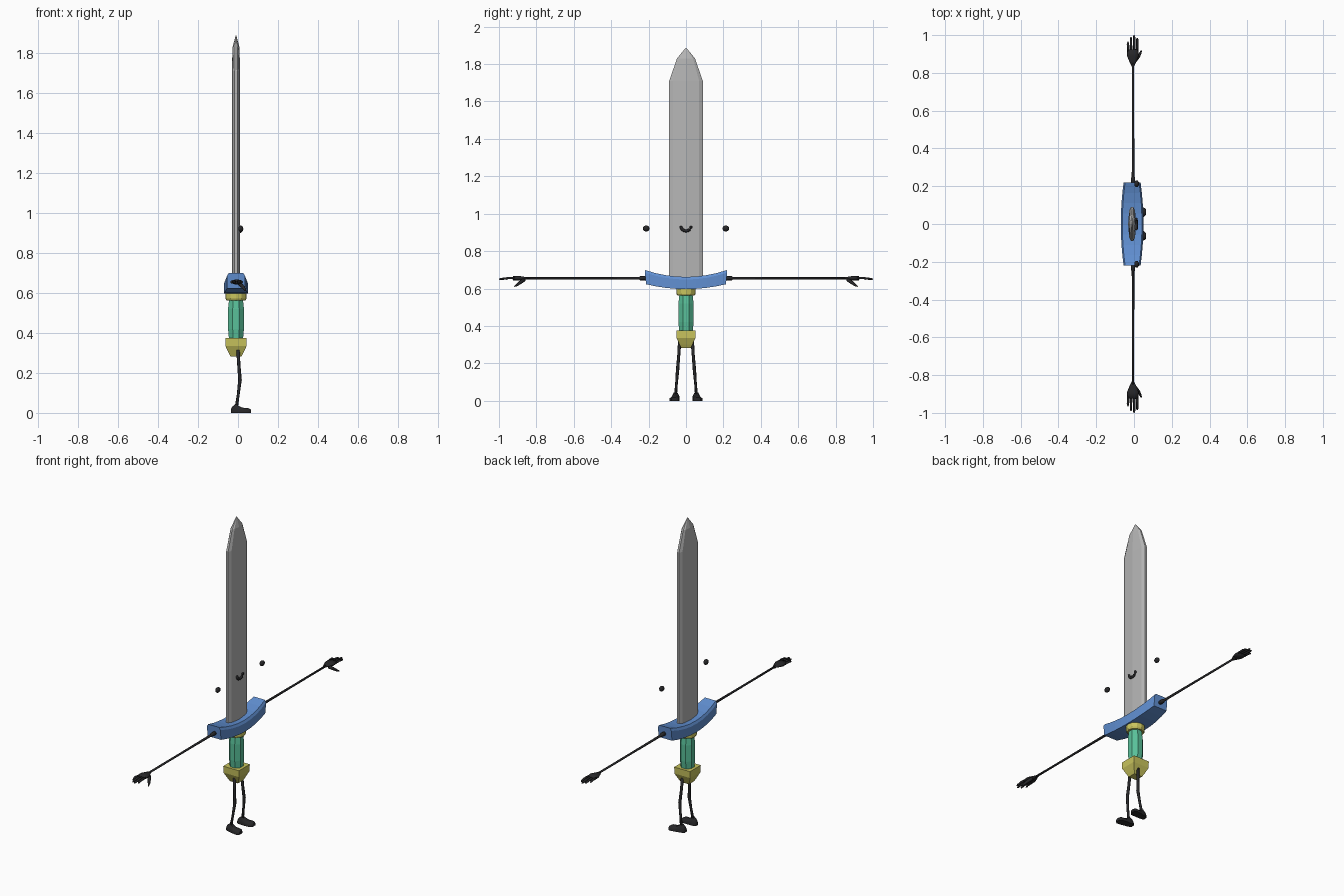
import bpy, bmesh, math
from mathutils import Vector

if "Cube" in bpy.data.objects:
    bpy.data.objects.remove(bpy.data.objects["Cube"])

CX = -0.01  # centre of the sword in x


def material(name, rgb):
    m = bpy.data.materials.new(name)
    m.diffuse_color = (*rgb, 1)
    m.use_nodes = True
    m.node_tree.nodes["Principled BSDF"].inputs["Base Color"].default_value = m.diffuse_color
    return m


STEEL = material("steel grey", (0.47, 0.47, 0.47))
BLUE = material("guard blue", (0.12, 0.28, 0.65))
GREEN = material("grip green", (0.10, 0.53, 0.32))
YELLOW = material("brass yellow", (0.58, 0.55, 0.11))
BLACK = material("soft black", (0.02, 0.02, 0.022))


def finish(name, bm, mat, smooth=False):
    bmesh.ops.recalc_face_normals(bm, faces=bm.faces)
    me = bpy.data.meshes.new(name)
    bm.to_mesh(me)
    bm.free()
    ob = bpy.data.objects.new(name, me)
    bpy.context.collection.objects.link(ob)
    me.materials.append(mat)
    for p in me.polygons:
        p.use_smooth = smooth
    return ob


def loft(name, rings, mat, smooth=False, bm=None):
    """Skin a list of equal-length point rings and cap both ends."""
    own = bm is None
    bm = bm or bmesh.new()
    vs = [[bm.verts.new(p) for p in r] for r in rings]
    n = len(vs[0])
    for a, b in zip(vs, vs[1:]):
        for i in range(n):
            j = (i + 1) % n
            bm.faces.new((a[i], a[j], b[j], b[i]))
    bm.faces.new(vs[0])
    bm.faces.new(vs[-1])
    return finish(name, bm, mat, smooth) if own else None


def tube(bm, path, radii, sides=8, flat=1.0):
    """Round limb along a path; flat squashes the section in z or its nearest axis."""
    pts = [Vector(p) for p in path]
    rings = []
    for i, p in enumerate(pts):
        t = (pts[min(i + 1, len(pts) - 1)] - pts[max(i - 1, 0)]).normalized()
        u = t.cross(Vector((0, 0, 1)) if abs(t.z) < 0.8 else Vector((0, 1, 0))).normalized()
        w = u.cross(t)
        rings.append([p + radii[i] * (u * math.cos(a) + w * flat * math.sin(a))
                      for a in (2 * math.pi * k / sides for k in range(sides))])
    loft("", rings, None, bm=bm)


def ring(z, rx, ry, n, turn=0.0):
    return [(CX + rx * math.cos(2 * math.pi * k / n + turn),
             ry * math.sin(2 * math.pi * k / n + turn), z) for k in range(n)]


def box_ring(z, rx, ry):
    return [(CX + sx * rx, sy * ry, z) for sx, sy in ((1, 1), (-1, 1), (-1, -1), (1, -1))]


# Blade: ridged, bevelled section that narrows to a point
def blade_ring(z, w, t):
    half = [(0.3, 1), (0.75, 0.78), (1, 0), (0.75, -0.78), (0.3, -1)]
    pts = half + [(-a, b) for a, b in reversed(half)]
    return [(CX + a * t, b * w, z) for a, b in pts]


loft("blade", [blade_ring(0.63, 0.09, 0.021), blade_ring(1.71, 0.09, 0.021),
               blade_ring(1.83, 0.048, 0.017), blade_ring(1.887, 0.002, 0.002)], STEEL)

# Crossguard: upward curved bar, fullest in the middle
rings = []
for k in range(9):
    s = -1 + k / 4
    y, lift = 0.22 * s, 0.037 * s * s
    rx = 0.06 - 0.015 * s * s
    lo, hi = 0.597 + 0.7 * lift, 0.662 + lift
    rings.append([(CX + rx, y * 0.97, lo), (CX + rx, y, hi - 0.014), (CX + rx - 0.008, y, hi),
                  (CX - rx + 0.008, y, hi), (CX - rx, y, hi - 0.014), (CX - rx, y * 0.97, lo)])
loft("crossguard", rings, BLUE)

# Collar, grip and pommel
loft("collar", [ring(0.563, 0.048, 0.046, 12), ring(0.572, 0.053, 0.051, 12),
                ring(0.598, 0.053, 0.051, 12), ring(0.61, 0.047, 0.046, 12)], YELLOW)
T = math.pi / 8
loft("grip", [ring(0.36, 0.037, 0.038, 8, T), ring(0.42, 0.043, 0.044, 8, T),
              ring(0.52, 0.043, 0.044, 8, T), ring(0.57, 0.037, 0.038, 8, T)], GREEN)
loft("pommel", [box_ring(0.281, 0.027, 0.025), box_ring(0.30, 0.037, 0.034),
                box_ring(0.335, 0.053, 0.050), box_ring(0.375, 0.053, 0.052)], YELLOW)

for side, label in ((1, "left"), (-1, "right")):
    # Arm with a short cuff at the guard
    bm = bmesh.new()
    tube(bm, [(-0.005, side * y, 0.655) for y in (0.20, 0.245, 0.25, 0.55, 0.87)],
         [0.012, 0.011, 0.007, 0.006, 0.006])
    finish(label + "_arm", bm, BLACK, True)

    # Hand: flat palm, four fingers and a drooping thumb
    bm = bmesh.new()
    tube(bm, [(-0.006, side * y, 0.655) for y in (0.835, 0.86, 0.89, 0.925)],
         [0.007, 0.019, 0.031, 0.029], 10, 0.4)
    for x, tip in ((-0.032, 0.965), (-0.016, 0.99), (0.001, 1.0), (0.017, 0.985)):
        tube(bm, [(x * 0.9, side * 0.91, 0.655), (x, side * 0.95, 0.656),
                  (x, side * (tip - 0.006), 0.651), (x, side * tip, 0.649)],
             [0.007, 0.0065, 0.0055, 0.002], 6)
    tube(bm, [(0.006, side * 0.865, 0.648), (0.022, side * 0.885, 0.633),
              (0.034, side * 0.905, 0.618), (0.039, side * 0.918, 0.611)],
         [0.010, 0.009, 0.0065, 0.003], 6)
    finish(label + "_hand", bm, BLACK, True)

    # Leg with a slightly bent knee
    bm = bmesh.new()
    tube(bm, [(0.0, side * 0.034, 0.315), (0.004, side * 0.039, 0.24),
              (0.010, side * 0.045, 0.165), (0.001, side * 0.051, 0.09),
              (-0.008, side * 0.056, 0.03)], [0.009, 0.008, 0.009, 0.007, 0.008])
    finish(label + "_leg", bm, BLACK, True)

    # Shoe: flat sole, raised heel and rounded toe
    rings = []
    for x, w, h in ((-0.036, 0.010, 0.018), (-0.028, 0.017, 0.032), (-0.012, 0.020, 0.044),
                    (0.004, 0.021, 0.035), (0.022, 0.024, 0.026), (0.052, 0.025, 0.024),
                    (0.064, 0.015, 0.018)):
        c = side * (0.055 + 0.10 * (x + 0.02))
        rings.append([(x, c - w, 0), (x, c + w, 0), (x, c + w, h * 0.55),
                      (x, c + w * 0.5, h), (x, c - w * 0.5, h), (x, c - w, h * 0.55)])
    ob = loft(label + "_shoe", rings, BLACK, True)
    bpy.context.view_layer.objects.active = ob
    ob.select_set(True)
    bpy.ops.object.shade_smooth_by_angle(angle=math.radians(50))
    ob.select_set(False)

    # Eye floating beside the blade
    bm = bmesh.new()
    bmesh.ops.create_uvsphere(bm, u_segments=14, v_segments=8, radius=1)
    bmesh.ops.scale(bm, vec=(0.013, 0.018, 0.016), verts=bm.verts)
    bmesh.ops.translate(bm, vec=(0.014, side * 0.213, 0.921), verts=bm.verts)
    finish(label + "_eye", bm, BLACK, True)

# Smiling mouth on the blade face
bm = bmesh.new()
arc = [math.pi * (1 + k / 8) for k in range(9)]
tube(bm, [(0.012, 0.028 * math.cos(a), 0.934 + 0.026 * math.sin(a)) for a in arc],
     [0.006] + [0.008] * 7 + [0.006])
finish("mouth", bm, BLACK, True)
